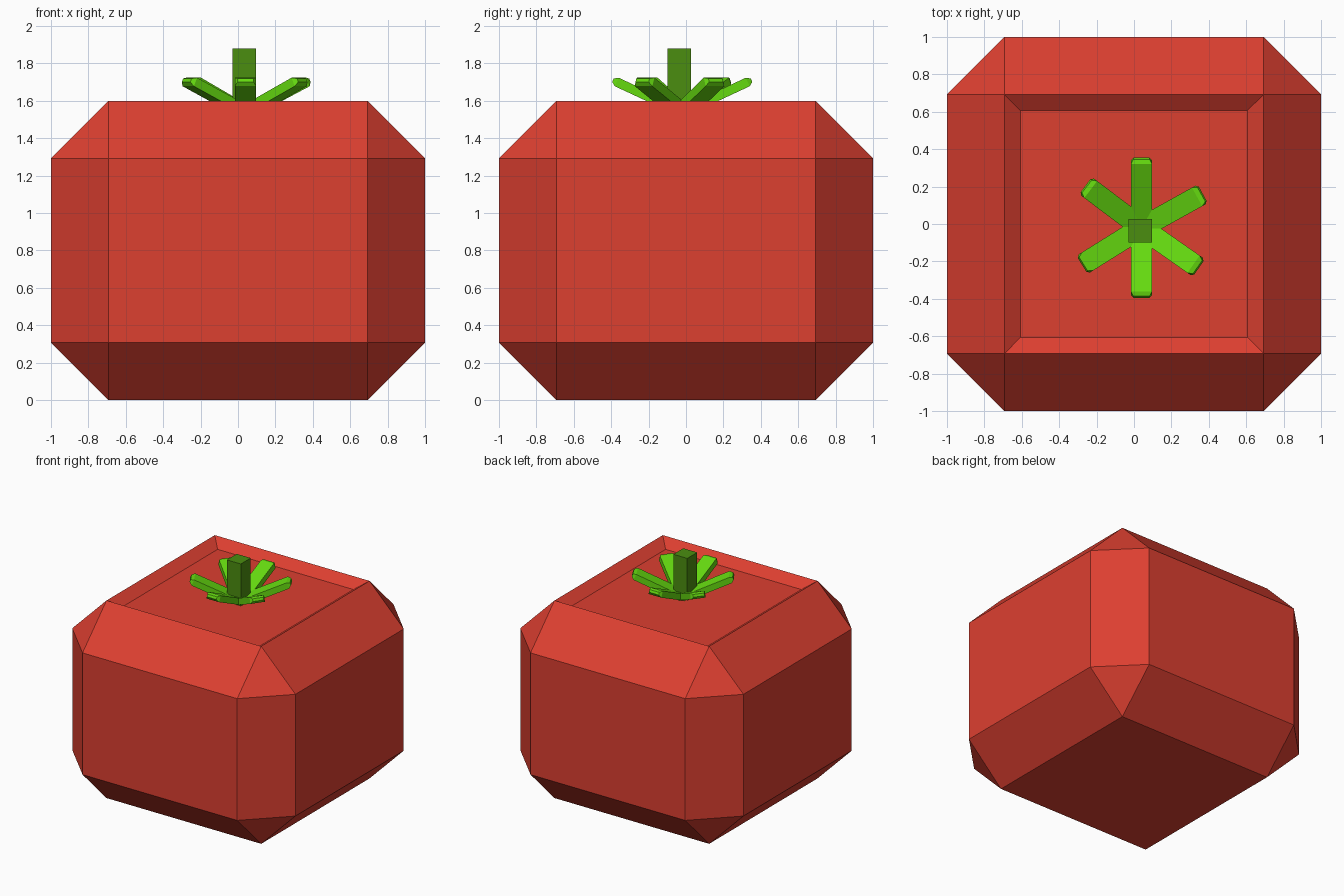
import bpy, bmesh
from math import radians
from mathutils import Matrix, Vector

if "Cube" in bpy.data.objects:
    bpy.data.objects.remove(bpy.data.objects["Cube"])


def material(name, color):
    m = bpy.data.materials.new(name)
    m.diffuse_color = (*color, 1)
    m.use_nodes = True
    m.node_tree.nodes["Principled BSDF"].inputs["Base Color"].default_value = m.diffuse_color
    return m


def box(bm, lo, hi):
    lo, hi = Vector(lo), Vector(hi)
    bmesh.ops.create_cube(bm, size=1, matrix=Matrix.Translation((lo + hi) / 2)
                          @ Matrix.Diagonal((*(hi - lo), 1)))


def finish(name, bm, mat):
    bmesh.ops.recalc_face_normals(bm, faces=bm.faces)
    me = bpy.data.meshes.new(name)
    bm.to_mesh(me)
    bm.free()
    me.materials.append(mat)
    ob = bpy.data.objects.new(name, me)
    bpy.context.collection.objects.link(ob)
    return ob


red = material("red_skin", (0.72, 0.05, 0.03))
leaf_green = material("leaf_green", (0.13, 0.70, 0.005))
stem_green = material("stem_green", (0.07, 0.27, 0.005))

# Fruit body: block with wide flat chamfers and a shallow sunken top
bm = bmesh.new()
box(bm, (-1, -1, 0), (1, 1, 1.6))
bmesh.ops.bevel(bm, geom=bm.edges[:], offset=0.307, offset_type='OFFSET',
                segments=1, affect='EDGES', profile=0.5)
bm.normal_update()
top = [f for f in bm.faces if f.normal.z > 0.99]
bmesh.ops.inset_region(bm, faces=top, thickness=0.12, depth=0)
for v in top[0].verts:
    v.co.z -= 0.06
finish("fruit_body", bm, red)

# Stem: plain square post
bm = bmesh.new()
box(bm, (-0.03, -0.10, 1.5), (0.095, 0.027, 1.88))
finish("stem", bm, stem_green)

# Sepals: six upturned strips with chamfered tips
for i, angle in enumerate((29, 90, 143, 212, 270, 325)):
    bm = bmesh.new()
    box(bm, (0, -0.057, -0.05), (0.375, 0.057, 0))
    bm.normal_update()
    tip = [f for f in bm.faces if f.normal.x > 0.99]
    ext = bmesh.ops.extrude_face_region(bm, geom=tip)
    for v in ext["geom"]:
        if isinstance(v, bmesh.types.BMVert):
            v.co.x += 0.022
            v.co.y *= 0.75
            v.co.z = -0.025 + (v.co.z + 0.025) * 0.4
    bmesh.ops.delete(bm, geom=[f for f in tip if f.is_valid], context='FACES_ONLY')
    ob = finish(f"sepal_{i + 1}", bm, leaf_green)
    ob.matrix_world = (Matrix.Translation((0.04, -0.02, 1.565))
                       @ Matrix.Rotation(radians(angle), 4, 'Z')
                       @ Matrix.Rotation(radians(-25), 4, 'Y'))
